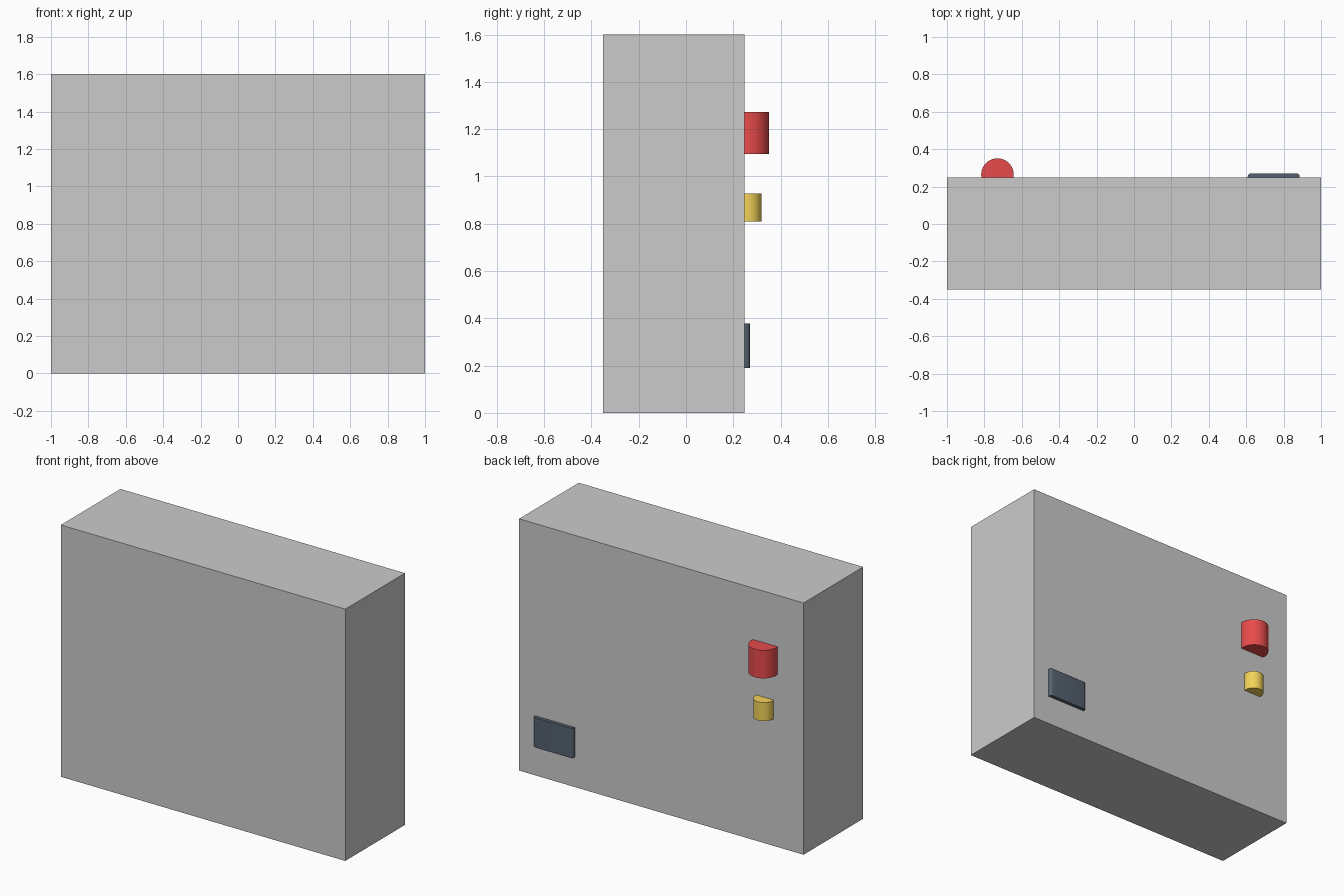
import bpy, bmesh

if "Cube" in bpy.data.objects:
    bpy.data.objects.remove(bpy.data.objects["Cube"])

def material(name, color):
    m = bpy.data.materials.new(name)
    m.diffuse_color = color
    m.use_nodes = True
    m.node_tree.nodes["Principled BSDF"].inputs["Base Color"].default_value = m.diffuse_color
    return m

def box(name, x, y, z):
    """Box from (min, max) pairs."""
    bpy.ops.mesh.primitive_cube_add(size=1, location=[(a + b) / 2 for a, b in (x, y, z)])
    o = bpy.context.object
    o.name = name
    o.scale = [b - a for a, b in (x, y, z)]
    bpy.ops.object.transform_apply(location=False, rotation=False, scale=True)
    return o

def lamp(name, x, y, z, radius, mat):
    """Upright cylinder partly sunk into the back wall."""
    bpy.ops.mesh.primitive_cylinder_add(vertices=48, radius=radius, depth=z[1] - z[0],
                                        location=(x, y, sum(z) / 2))
    o = bpy.context.object
    o.name = name
    o.data.materials.append(mat)
    bpy.ops.object.shade_smooth_by_angle()

# Main block
box("body_block", (-1, 1), (-0.351, 0.248), (0, 1.6))

# Two lamps on the back
lamp("red_lamp", -0.73, 0.264, (1.095, 1.273), 0.087, material("red", (0.8, 0.07, 0.07, 1)))
lamp("amber_lamp", -0.73, 0.259, (0.809, 0.927), 0.061, material("amber", (0.9, 0.65, 0.1, 1)))

# Dark plate with rounded upright edges
plate = box("dark_plate", (0.608, 0.886), (0.226, 0.271), (0.19, 0.379))
plate.data.materials.append(material("dark", (0.09, 0.12, 0.16, 1)))
bm = bmesh.new()
bm.from_mesh(plate.data)
upright = [e for e in bm.edges if abs(e.verts[0].co.z - e.verts[1].co.z) > 0.1]
bmesh.ops.bevel(bm, geom=upright, offset=0.018, segments=5, profile=0.5, affect='EDGES')
bm.to_mesh(plate.data)
bm.free()
bpy.ops.object.shade_smooth_by_angle()
